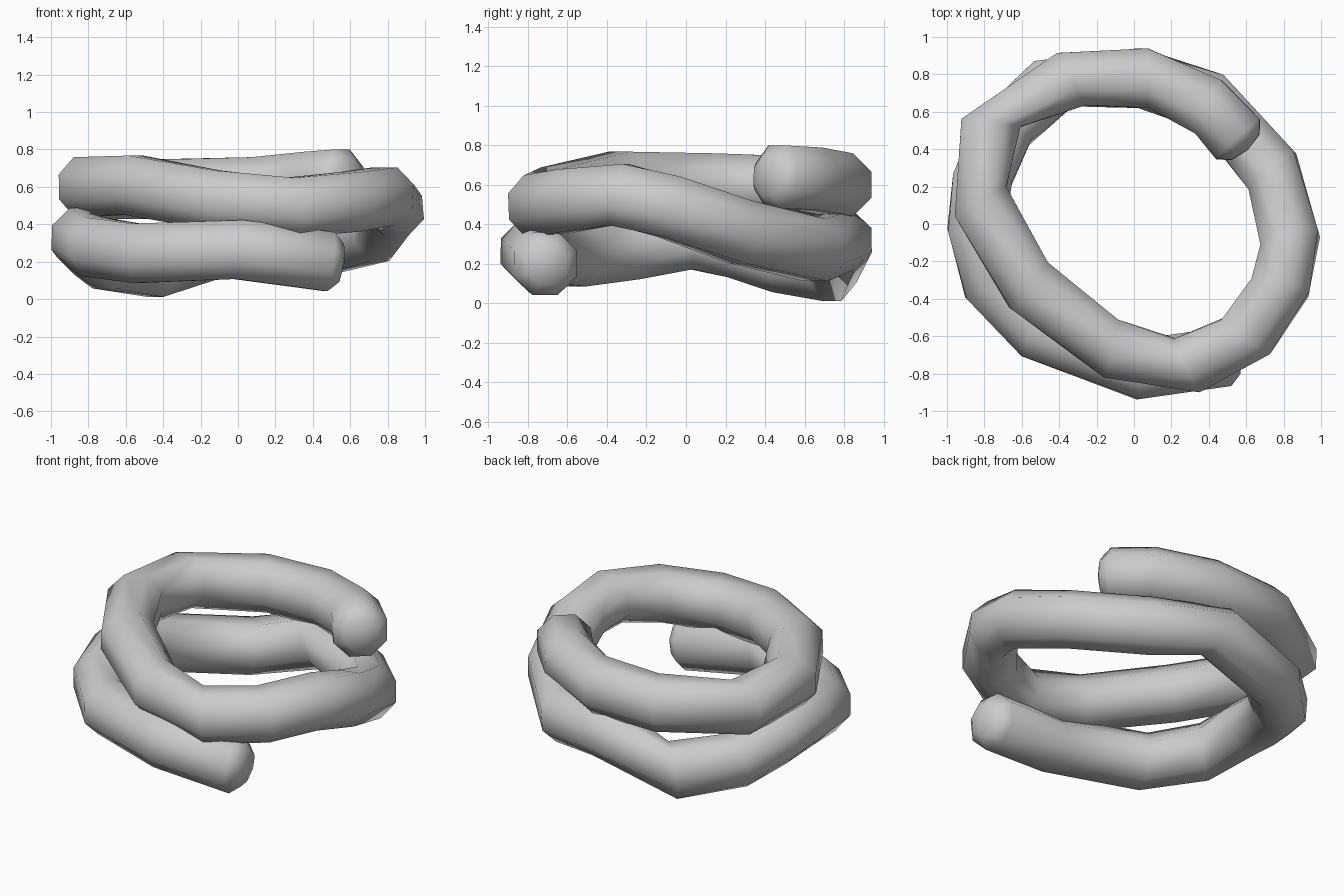
import bpy
import bmesh
from math import cos, sin, pi
from mathutils import Vector

default_cube = bpy.data.objects.get("Cube")
if default_cube:
    bpy.data.objects.remove(default_cube, do_unlink=True)

SIDES = 8
RADIUS = 0.172
CAP_RADIUS = 0.11
CAP_OFFSET = 0.06
TIP_OFFSET = 0.08

# Centre line of the coil, from the low front end up to the high back end
CENTRE_LINE = [Vector(point) for point in (
    (.49, -.71, .2), (0, -.78, .265), (-.54, -.56, .245), (-.78, -.29, .28),
    (-.84, 0, .33), (-.81, .24, .29), (-.7, .5, .21), (-.43, .75, .17),
    (.03, .78, .32), (.42, .65, .27), (.74, .28, .36),
    (.835, -.09, .49), (.78, -.34, .55), (.6, -.6, .52), (.285, -.755, .49),
    (-.125, -.665, .53), (-.565, -.325, .61), (-.82, .12, .6), (-.765, .54, .585),
    (-.335, .775, .59), (.075, .78, .6), (.4, .625, .63), (.555, .455, .64))]


def make_material(name, colour):
    material = bpy.data.materials.new(name)
    material.use_nodes = True
    material.diffuse_color = colour
    material.node_tree.nodes["Principled BSDF"].inputs["Base Color"].default_value = colour
    return material


def add_ring(mesh, centre, direction, radius):
    """Ring of vertices square to the direction."""
    across = direction.cross(Vector((0, 0, 1))).normalized()
    upward = across.cross(direction)
    ring = []
    for i in range(SIDES):
        angle = 2 * pi * (i + 0.5) / SIDES
        ring.append(mesh.verts.new(centre + (across * cos(angle) + upward * sin(angle)) * radius))
    return ring


def build_coil(path):
    mesh = bmesh.new()
    first = (path[1] - path[0]).normalized()
    last = (path[-1] - path[-2]).normalized()

    # Starting cap, then rings square to the segment that reaches each point
    rings = [add_ring(mesh, path[0] - first * CAP_OFFSET, first, CAP_RADIUS),
             add_ring(mesh, path[0], first, RADIUS)]
    for previous, centre in zip(path, path[1:]):
        rings.append(add_ring(mesh, centre, (centre - previous).normalized(), RADIUS))
    # Finishing cap
    rings.append(add_ring(mesh, path[-1] + last * CAP_OFFSET, last, CAP_RADIUS))

    for ring, following in zip(rings, rings[1:]):
        for i in range(SIDES):
            j = (i + 1) % SIDES
            mesh.faces.new((ring[i], ring[j], following[j], following[i]))

    # Slightly domed tips
    for ring, tip in ((rings[0], path[0] - first * TIP_OFFSET),
                      (rings[-1], path[-1] + last * TIP_OFFSET)):
        apex = mesh.verts.new(tip)
        for i in range(SIDES):
            mesh.faces.new((ring[i], ring[(i + 1) % SIDES], apex))

    bmesh.ops.recalc_face_normals(mesh, faces=mesh.faces)
    for face in mesh.faces:
        face.smooth = True
    data = bpy.data.meshes.new("coiled_tube")
    mesh.to_mesh(data)
    mesh.free()
    return data


coil = bpy.data.objects.new("coiled_tube", build_coil(CENTRE_LINE))
coil.data.materials.append(make_material("plain grey", (0.6, 0.6, 0.6, 1)))
bpy.context.collection.objects.link(coil)
